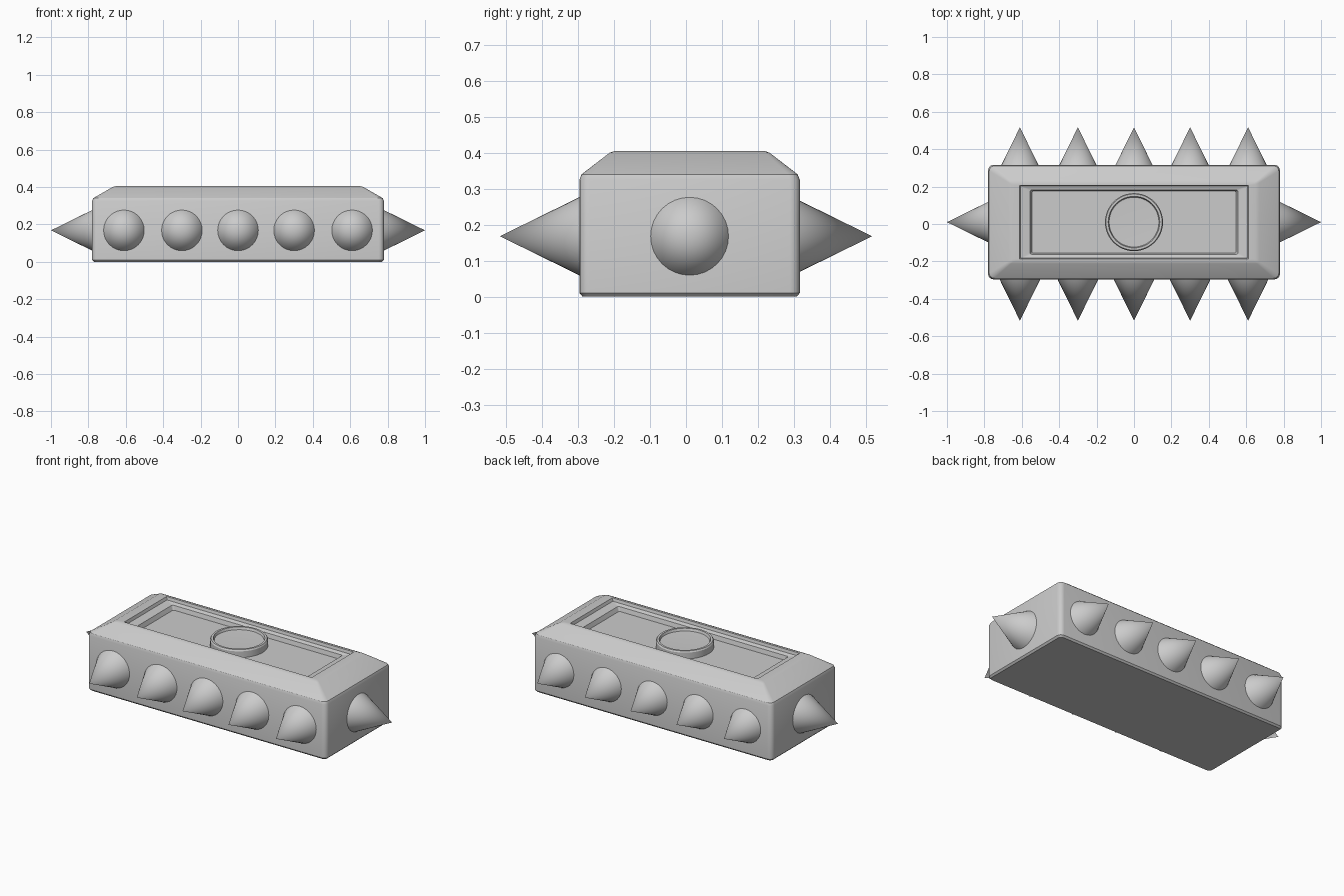
import bpy, bmesh, math
from mathutils import Matrix, Vector

if "Cube" in bpy.data.objects:
    bpy.data.objects.remove(bpy.data.objects["Cube"])

CY = 0.01   # the block sits slightly behind the centre line


def finish(bm, name, angle=30):
    bmesh.ops.recalc_face_normals(bm, faces=bm.faces)
    me = bpy.data.meshes.new(name)
    bm.to_mesh(me)
    bm.free()
    ob = bpy.data.objects.new(name, me)
    bpy.context.collection.objects.link(ob)
    bpy.ops.object.select_all(action='DESELECT')
    ob.select_set(True)
    bpy.context.view_layer.objects.active = ob
    bpy.ops.object.shade_smooth_by_angle(angle=math.radians(angle))
    return ob


def rounded_rect(hx, hy, z, r, seg=4):
    pts = []
    for q, (sx, sy) in enumerate([(1, 1), (-1, 1), (-1, -1), (1, -1)]):
        for i in range(seg + 1):
            a = math.pi / 2 * (q + i / seg)
            pts.append((sx * (hx - r) + r * math.cos(a),
                        CY + sy * (hy - r) + r * math.sin(a), z))
    return pts


def circle(r, z, n=48):
    return [(r * math.cos(2 * math.pi * i / n),
             CY + r * math.sin(2 * math.pi * i / n), z) for i in range(n)]


def loft(name, rings):
    bm = bmesh.new()
    loops = [[bm.verts.new(p) for p in ring] for ring in rings]
    for a, b in zip(loops, loops[1:]):
        n = len(a)
        for i in range(n):
            bm.faces.new((a[i], a[(i + 1) % n], b[(i + 1) % n], b[i]))
    bm.faces.new(loops[0][::-1])
    bm.faces.new(loops[-1])
    return finish(bm, name)


def spike(name, tip, direction, length=0.24, radius=0.118):
    d = Vector(direction)
    bm = bmesh.new()
    rot = d.to_track_quat('Z', 'Y').to_matrix().to_4x4()
    mat = Matrix.Translation(Vector(tip) - d * length / 2) @ rot
    bmesh.ops.create_cone(bm, cap_ends=True, segments=32, radius1=radius,
                          radius2=0, depth=length, matrix=mat)
    return finish(bm, name, 40)


# Block: chamfered shell running over the rim into the stepped tray
loft("spiked_block", [rounded_rect(*s) for s in [
    (0.770, 0.297, 0.000, 0.020),
    (0.780, 0.306, 0.010, 0.028),
    (0.780, 0.306, 0.325, 0.028),
    (0.774, 0.300, 0.340, 0.026),
    (0.670, 0.222, 0.400, 0.012),
    (0.650, 0.208, 0.405, 0.010),
    (0.612, 0.197, 0.405, 0.004),
    (0.606, 0.193, 0.388, 0.004),
    (0.556, 0.172, 0.380, 0.010),
    (0.546, 0.166, 0.355, 0.010)]])

# Round medallion with raised rim, resting in the tray
loft("medallion", [circle(r, z) for r, z in [
    (0.155, 0.345), (0.155, 0.392), (0.150, 0.400), (0.138, 0.400),
    (0.133, 0.386), (0.070, 0.384), (0.010, 0.384)]])

# Spikes along the long sides
for side, label in ((-1, "front"), (1, "back")):
    for i, x in enumerate((-0.61, -0.30, 0.0, 0.30, 0.61)):
        spike(f"{label}_spike_{i + 1}", (x, side * 0.517, 0.168), (0, side, 0))

# Spikes on the ends
for side, label in ((-1, "left"), (1, "right")):
    spike(f"{label}_end_spike", (side * 1.0, CY, 0.168), (side, 0, 0))
